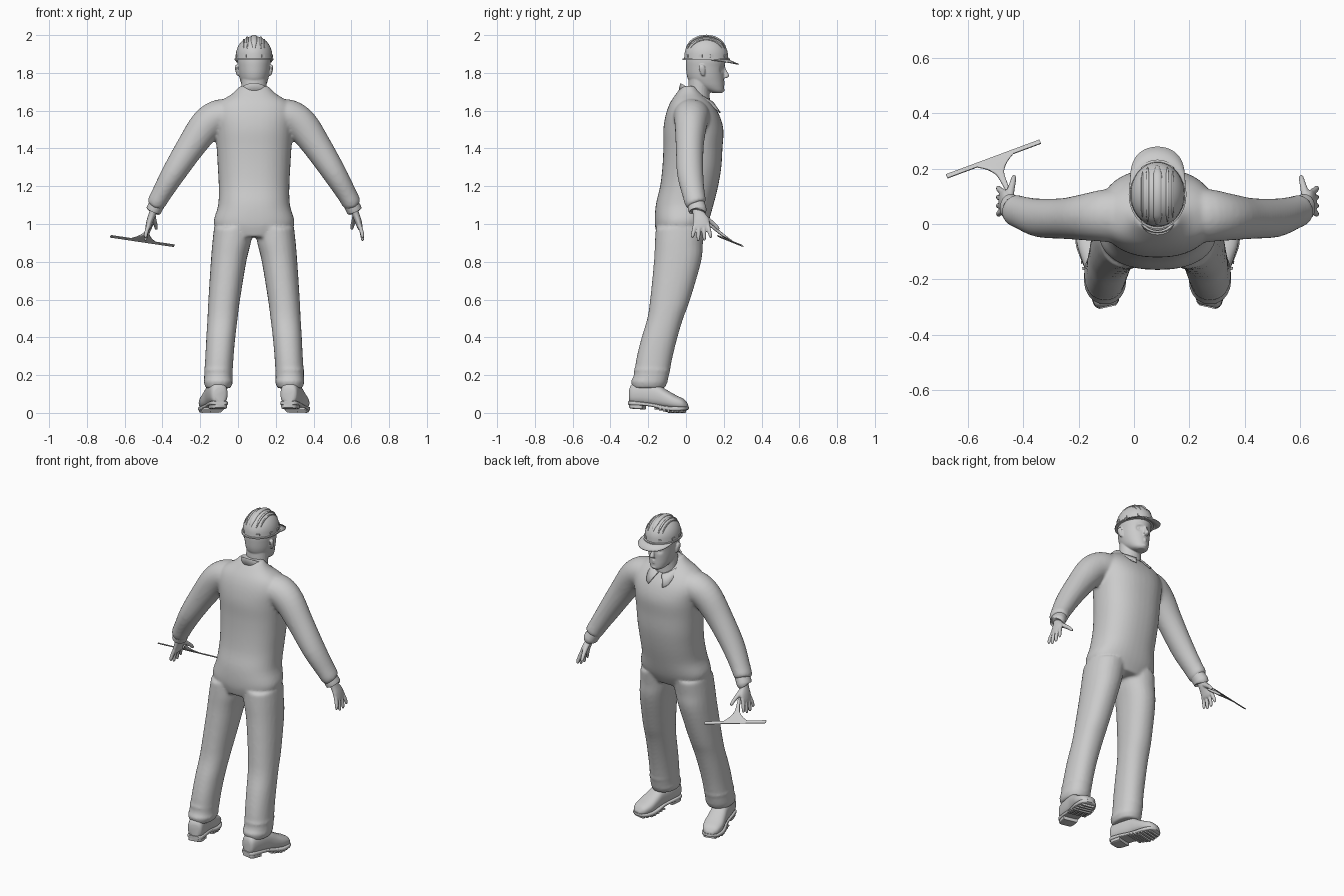
import bpy, bmesh, math
from mathutils import Vector

cube = bpy.data.objects.get("Cube")
if cube:
    bpy.data.objects.remove(cube)

CX = 0.085  # middle plane of the figure
X, Y, Z = Vector((1, 0, 0)), Vector((0, 1, 0)), Vector((0, 0, 1))

grey = bpy.data.materials.new("light grey")
grey.use_nodes = True
grey.diffuse_color = (0.6, 0.6, 0.6, 1)
grey.node_tree.nodes["Principled BSDF"].inputs["Base Color"].default_value = (0.6, 0.6, 0.6, 1)


def spline(pts, steps):
    """Catmull-Rom resampling of equal-length tuples."""
    out = []
    for i in range(len(pts) - 1):
        a, b, c, d = (pts[max(0, min(len(pts) - 1, i + k))] for k in (-1, 0, 1, 2))
        for s in range(steps):
            t = s / steps
            out.append([q + t / 2 * (r - p + t * (2 * p - 5 * q + 4 * r - w + t * (3 * (q - r) + w - p)))
                        for p, q, r, w in zip(a, b, c, d)])
    return out + [list(pts[-1])]


def loft(bm, rings, ref=Y, flat=None, n=24, steps=4, p=2.0, side=1):
    """Skin rings (x, y, z, radius along ref, radius across); flat fixes the ring normal."""
    rings = spline(rings, steps)
    centres = [Vector(r[:3]) for r in rings]
    loops = []
    for i, r in enumerate(rings):
        t = flat or (centres[min(i + 1, len(rings) - 1)] - centres[max(i - 1, 0)]).normalized()
        u = (ref - t * ref.dot(t)).normalized()
        v = t.cross(u)
        loop = []
        for k in range(n):
            a = math.tau * k / n
            c, s = math.cos(a), math.sin(a)
            co = (centres[i] + u * r[3] * math.copysign(abs(c) ** (2 / p), c)
                  + v * r[4] * math.copysign(abs(s) ** (2 / p), s))
            loop.append(bm.verts.new((co.x * side, co.y, co.z)))
        loops.append(loop)
    for a, b in zip(loops, loops[1:]):
        for k in range(n):
            bm.faces.new((a[k], a[k - 1], b[k - 1], b[k]))
    bm.faces.new(loops[0])
    bm.faces.new(loops[-1][::-1])
    return [v for loop in loops for v in loop]


def stack(bm, rows, x=0.0, **kw):
    """Horizontal loft from rows (z, half width, back y, front y)."""
    return loft(bm, [(x, (b + f) / 2, z, (f - b) / 2, w) for z, w, b, f in rows], flat=Z, **kw)


def sheet(bm, rows):
    """Open grid of faces from rows of points."""
    grid = [[bm.verts.new(co) for co in row] for row in rows]
    for a, b in zip(grid, grid[1:]):
        for k in range(len(a) - 1):
            bm.faces.new((a[k], a[k + 1], b[k + 1], b[k]))


def finish(name, bm, voxel=0, smooth=0, thick=0, x=CX):
    bmesh.ops.recalc_face_normals(bm, faces=bm.faces)
    me = bpy.data.meshes.new(name)
    bm.to_mesh(me)
    bm.free()
    me.materials.append(grey)
    me.polygons.foreach_set("use_smooth", [True] * len(me.polygons))
    me.set_sharp_from_angle(angle=math.radians(40))
    ob = bpy.data.objects.new(name, me)
    ob.location.x = x
    bpy.context.collection.objects.link(ob)
    if thick:
        ob.modifiers.new("thickness", "SOLIDIFY").thickness = thick
    if voxel:
        m = ob.modifiers.new("fuse", "REMESH")
        m.mode, m.voxel_size, m.use_smooth_shade = "VOXEL", voxel, True
    if smooth:
        m = ob.modifiers.new("soften", "SMOOTH")
        m.factor, m.iterations = 0.5, smooth
    return ob


# Coverall: torso, sleeves and trouser legs fused into one cloth surface
bm = bmesh.new()
stack(bm, [(0.93, .15, -.15, .08), (1.0, .213, -.165, .115), (1.1, .19, -.16, .145), (1.2, .187, -.137, .17),
           (1.3, .192, -.125, .187), (1.4, .198, -.12, .193), (1.5, .207, -.12, .198), (1.58, .215, -.107, .175),
           (1.64, .19, -.085, .135), (1.69, .115, -.052, .085), (1.73, .075, -.02, .055)], n=40, p=2.3)
for s in (1, -1):
    loft(bm, [(.13, .03, 1.57, .10, .09), (.19, .03, 1.565, .095, .092), (.255, .025, 1.52, .085, .088),
              (.335, .02, 1.41, .074, .076), (.425, .022, 1.27, .07, .064), (.49, .04, 1.16, .06, .053),
              (.515, .05, 1.115, .057, .05), (.523, .055, 1.1, .048, .042)], side=s)
    leg = [(.98, .11, .102, -.16, .1), (.9, .119, .102, -.165, .09), (.8, .135, .094, -.17, .08),
           (.6, .158, .084, -.19, .022), (.5, .167, .08, -.205, -.015), (.4, .176, .077, -.235, -.045),
           (.3, .183, .075, -.26, -.07), (.2, .189, .075, -.277, -.09), (.16, .19, .075, -.288, -.1),
           (.13, .19, .066, -.283, -.112)]
    loft(bm, [(x, (b + f) / 2, z, (f - b) / 2, w) for z, x, w, b, f in leg], flat=Z, p=2.2, side=s)
    # sagging folds above the hem
    for z, w, b, f in ((.165, .079, -.292, -.097), (.225, .077, -.277, -.082)):
        loft(bm, [(.189, (b + f) / 2, z + d, (f - b) / 2 - abs(d) / 2, w - abs(d) / 2) for d in (-.02, 0, .02)],
             flat=Z, p=2.2, side=s)
finish("coverall", bm, 0.009, 6)

# Folded collar, open at the front with two points
bm = bmesh.new()
rows = [[], [], []]
for i in range(41):
    a = math.radians(-168 + 336 * i / 40)
    f = (1 - math.cos(a)) / 2
    tip = max(0, f - .8) * 5
    for row, rx, ry, cy, z in ((0, .069, .078, .055, 1.74 - .09 * f), (1, .08, .088, .058, 1.746 - .1 * f),
                               (2, .106, .107, .068, 1.708 - .09 * f - .03 * tip)):
        rows[row].append((rx * math.sin(a) + (.028 * tip * math.copysign(1, a) if row == 2 else 0),
                          cy - ry * math.cos(a) + (.012 * tip if row == 2 else 0), z))
sheet(bm, rows)
finish("collar", bm, thick=.007)

# Head with neck, features and ears
bm = bmesh.new()
stack(bm, [(1.6, .066, 0, .13), (1.7, .066, .01, .125), (1.78, .066, .015, .13)])
skull = stack(bm, [(1.693, .026, .145, .19), (1.705, .045, .1, .2), (1.73, .062, .045, .201), (1.76, .073, .015, .2),
                   (1.79, .08, .004, .2), (1.83, .085, 0, .203), (1.87, .088, 0, .21), (1.92, .08, .01, .2)],
              n=64, steps=8)
for v in skull:
    for s in (1, -1):  # eye sockets
        d = (v.co - Vector((.033 * s, .192, 1.818))).length
        v.co.y -= .014 * math.exp(-(d / .016) ** 2)
loft(bm, [(0, .198, 1.835, .008, .009), (0, .205, 1.81, .011, .009), (0, .215, 1.785, .015, .014),
          (0, .205, 1.772, .01, .012)], flat=Z)
for z, r in ((1.752, .006), (1.741, .007)):  # lips
    loft(bm, [(-.026, .18, z, .003, .003), (0, .199, z, r + .001, r), (.026, .18, z, .003, .003)], flat=X, n=12)
loft(bm, [(0, .18, 1.698, .012, .012), (0, .19, 1.708, .015, .02), (0, .185, 1.725, .01, .012)], flat=Z)
for s in (1, -1):
    loft(bm, [(.01, .198, 1.838, .008, .007), (.035, .188, 1.84, .009, .007), (.06, .166, 1.835, .006, .006)],
         flat=X, n=12, side=s)
    loft(bm, [(.03, .179, 1.818, .003, .003), (.031, .181, 1.818, .007, .009), (.033, .187, 1.818, .003, .004)],
         flat=Y, ref=Z, n=12, side=s)
    loft(bm, [(.084, .092, 1.785, .008, .006), (.089, .088, 1.8, .013, .007), (.093, .084, 1.825, .018, .008),
              (.092, .083, 1.843, .01, .006)], flat=Z, n=16, side=s)
finish("head", bm, 0.004, 3)

# Hard hat shell, rim and ridges
HY, HZ, HX, HL, HH = .107, 1.888, .097, .116, .107
bm = bmesh.new()
dome = [(1.868, .104, -.018, .232), (1.875, .104, -.018, .232), (1.877, .098, -.01, .224)]
for i in range(13):
    a = math.radians(i * 7.3)
    dome.append((HZ + HH * math.sin(a), HX * math.cos(a), HY - HL * math.cos(a), HY + HL * math.cos(a)))
stack(bm, dome, n=48, steps=1)
finish("hard_hat_shell", bm)

bm = bmesh.new()
for x, w, h, lo, hi in ((0, .015, .007, 28, 158), (.036, .006, .005, 25, 155), (-.036, .006, .005, 25, 155),
                        (.055, .004, .004, 30, 150), (-.055, .004, .004, 30, 150)):
    k = math.sqrt(1 - (x / HX) ** 2)
    path = []
    for i in range(17):
        a = math.radians(lo + (hi - lo) * i / 16)
        taper = .35 + .65 * min(1, min(i, 16 - i) / 3)
        path.append((x, HY + HL * k * math.cos(a), HZ + HH * k * math.sin(a), w * taper, h * taper))
    loft(bm, path, ref=X, n=12, steps=2)
finish("hard_hat_ridges", bm)

# Peak of the hat
bm = bmesh.new()
rows = [[], [], []]
for i in range(33):
    a = math.radians(-82 + 164 * i / 32)
    c, s = math.cos(a), math.sin(a)
    rows[0].append((.097 * s, HY + .108 * c, 1.878))
    rows[1].append((.102 * s, HY + .13 * c ** .7, 1.87 - .004 * c))
    rows[2].append((.1 * s, HY + .172 * c ** .5, 1.868 - .02 * c))
sheet(bm, rows)
finish("hard_hat_peak", bm, thick=.006)

# Accessory sockets around the hat
bm = bmesh.new()
for deg in (15, 60, 120, 165, 195, 240, 300, 345):
    a = math.radians(deg)
    x, y = HX * math.cos(a), HY + HL * math.sin(a)
    out = Vector((math.cos(a), math.sin(a), 0))
    for z in (1.889,):
        loft(bm, [(x - out.x * .006, y - out.y * .006, z, .009, .011),
                  (x + out.x * .003, y + out.y * .003, z, .008, .01)], ref=Z, n=16, steps=1, p=6)
finish("hard_hat_sockets", bm)

# Hands, shirt cuffs and boots on both sides
for s, word in ((1, "left"), (-1, "right")):
    bm = bmesh.new()
    loft(bm, [(.505, .05, 1.12, .045, .04), (.525, .058, 1.085, .048, .041), (.532, .062, 1.07, .047, .04),
              (.534, .062, 1.066, .04, .033)], side=s)
    finish(word + "_shirt_cuff", bm)

    bm = bmesh.new()
    loft(bm, [(.52, .056, 1.1, .028, .024), (.535, .065, 1.06, .03, .02), (.55, .078, 1.02, .043, .018),
              (.56, .082, .985, .044, .015), (.565, .083, .972, .036, .01)], side=s)
    for y, yt, zt in ((.048, .035, .925), (.07, .065, .91), (.093, .097, .912), (.115, .13, .925)):  # fingers
        loft(bm, [(.556, y, 1.0, .011, .011), (.568, (y + yt) / 2, .965, .011, .011),
                  (.574, yt, zt + .012, .009, .009), (.572, yt, zt, .004, .004)], n=12, side=s)
    loft(bm, [(.538, .085, 1.045, .018, .016), (.53, .12, 1.02, .014, .013), (.522, .15, .997, .011, .011),
              (.518, .168, .978, .009, .009), (.517, .174, .97, .004, .004)], ref=X, n=12, side=s)
    finish(word + "_hand", bm, 0.004, 3)

    # boot rows: distance, half width, bottom, top, laid along a line turned outward
    heel, toe = Vector((.18, -.3, 0)), Vector((.25, .01, 0))
    along = (toe - heel).normalized()

    def shoe(rows, n, p):
        loft(bm, [(*(heel + along * d).xy, (lo + hi) / 2, (hi - lo) / 2, w) for d, w, lo, hi in rows],
             ref=Z, flat=along, n=n, p=p, side=s)

    bm = bmesh.new()
    shoe([(.004, .03, .055, .13), (.02, .045, .045, .155), (.08, .05, .04, .165), (.15, .05, .032, .152),
          (.2, .055, .025, .122), (.25, .058, .02, .094), (.295, .046, .02, .072), (.316, .018, .025, .045)], 28, 2.5)
    finish(word + "_boot", bm)
    bm = bmesh.new()
    shoe([(0, .03, .042, .062), (.02, .047, .04, .064), (.08, .05, .038, .058), (.14, .048, .03, .05),
          (.2, .058, .015, .038), (.25, .062, .01, .034), (.3, .048, .012, .034), (.319, .016, .018, .034)], 28, 5)
    # heel block and tread bars
    shoe([(.004, .028, .028, .05), (.02, .042, .022, .05), (.08, .045, .018, .05)], 16, 6)
    for i in range(7):
        d = .15 + .023 * i
        w = .058 - .018 * max(0, i - 4) / 2
        low = max(0, .018 - .006 * i)
        shoe([(d, w, low, .03), (d + .011, w, low, .03)], 16, 6)
    finish(word + "_boot_sole", bm)

# Window squeegee hanging from the right hand
start, end = Vector((-.675, .172, .935)), Vector((-.338, .297, .885))
mid = (start + end) / 2
blade = (end - start).normalized()
grip = Vector((-.452, .115, 1.005))
pull = (mid - grip).normalized()
bm = bmesh.new()
loft(bm, [(*start, .009, .003), (*end, .009, .003)], ref=pull, n=16, steps=1, p=6)
finish("squeegee_blade", bm, x=0)
bm = bmesh.new()
loft(bm, [(*grip.lerp(mid, t), w, h) for t, w, h in
          ((0, .006, .006), (.2, .009, .008), (.5, .013, .008), (.65, .022, .007), (.82, .045, .005), (1, .085, .003))],
     ref=blade, n=20, p=3)
finish("squeegee_handle", bm, x=0)
